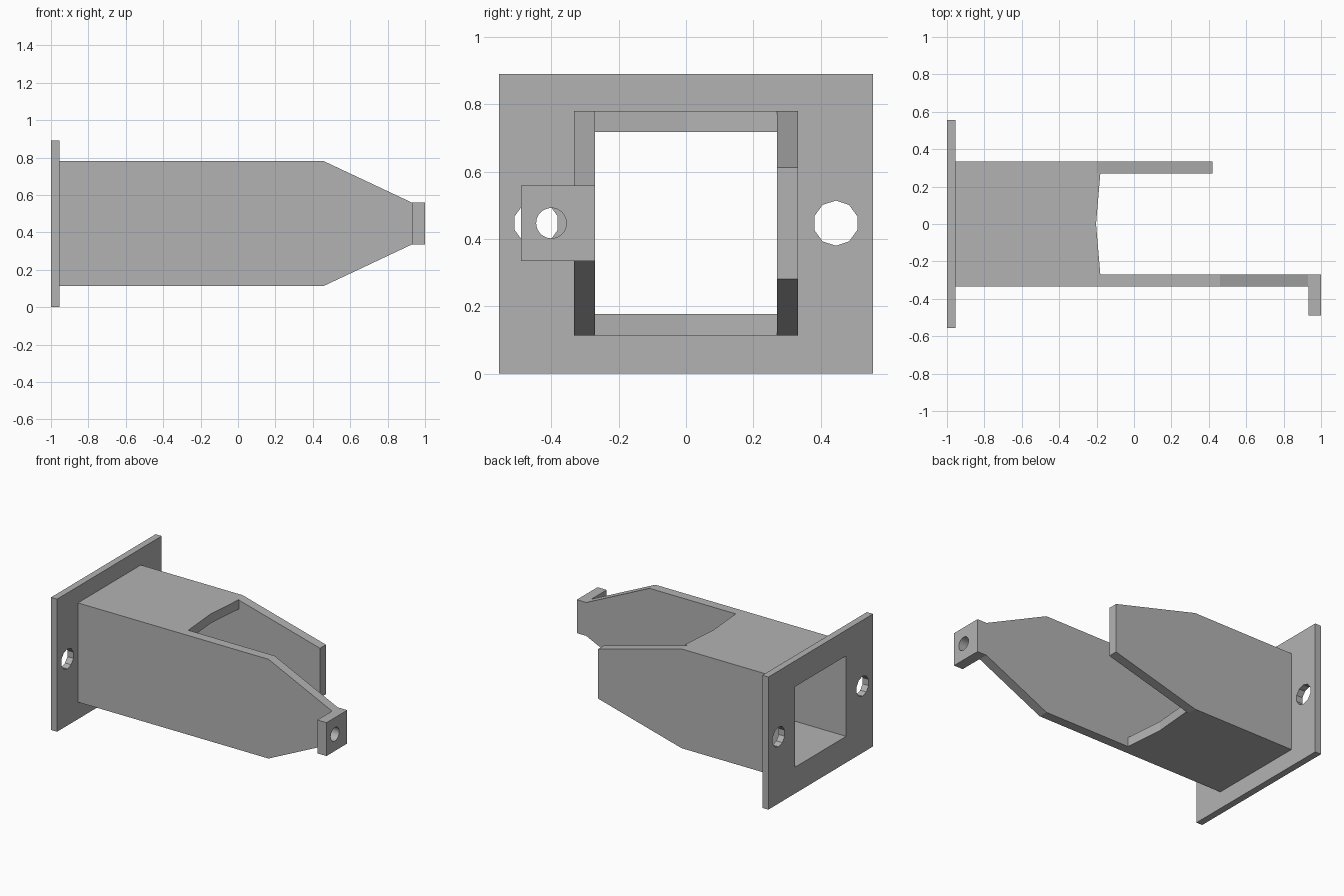
import bpy, bmesh, math
from mathutils import Vector

if "Cube" in bpy.data.objects:
    bpy.data.objects.remove(bpy.data.objects["Cube"])

grey = bpy.data.materials.new("plain grey")
grey.use_nodes = True
grey.diffuse_color = (0.45, 0.45, 0.45, 1)
grey.node_tree.nodes["Principled BSDF"].inputs["Base Color"].default_value = grey.diffuse_color

MID = 0.447                 # height of the centre line
OUTER, INNER = 0.333, 0.27  # half widths of the square tube
BASE = -0.955               # where the tube meets the plate


def prism(name, points, axis, low, high):
    """Extrude a flat outline along x, y or z."""
    bm = bmesh.new()
    place = {"x": lambda a, b: (low, a, b),
             "y": lambda a, b: (a, low, b),
             "z": lambda a, b: (a, b, low)}[axis]
    face = bm.faces.new([bm.verts.new(place(a, b)) for a, b in points])
    moved = bmesh.ops.extrude_face_region(bm, geom=[face])["geom"]
    step = Vector([(high - low) * (axis == c) for c in "xyz"])
    bmesh.ops.translate(bm, vec=step, verts=[v for v in moved if isinstance(v, bmesh.types.BMVert)])
    bmesh.ops.recalc_face_normals(bm, faces=bm.faces)
    mesh = bpy.data.meshes.new(name)
    bm.to_mesh(mesh)
    bm.free()
    mesh.materials.append(grey)
    obj = bpy.data.objects.new(name, mesh)
    bpy.context.collection.objects.link(obj)
    return obj


def rectangle(a0, a1, b0, b1):
    return [(a0, b0), (a1, b0), (a1, b1), (a0, b1)]


def circle(a, b, radius, sides):
    turns = [math.tau * i / sides for i in range(sides)]
    return [(a + radius * math.sin(t), b + radius * math.cos(t)) for t in turns]


def cut(obj, outline, low, high):
    """Cut an outline through a part along x."""
    cutter = prism("cutter", outline, "x", low, high)
    cutter.hide_render = True
    mod = obj.modifiers.new("hole", "BOOLEAN")
    mod.operation, mod.solver, mod.object = "DIFFERENCE", "EXACT", cutter
    bpy.context.view_layer.objects.active = obj
    bpy.ops.object.modifier_apply(modifier=mod.name)
    bpy.data.objects.remove(cutter)


def tapered(bend, end, half_tip, tip=None):
    """Side wall outline, symmetric about the centre line."""
    upper = [(BASE, OUTER), (bend, OUTER), (end, half_tip)]
    if tip:
        upper.append((tip, half_tip))
    return [(x, MID + h) for x, h in upper] + [(x, MID - h) for x, h in reversed(upper)]


# Mounting plate with tube opening and two bolt holes
plate = prism("mounting_plate", rectangle(-0.555, 0.555, 0, 0.89), "x", -1, BASE)
cut(plate, rectangle(-INNER, INNER, MID - INNER, MID + INNER), -1.1, -0.9)
for side in (-1, 1):
    cut(plate, circle(side * 0.445, MID, 0.067, 10), -1.1, -0.9)

# Side walls: long arm at the front, short arm at the back
prism("front_arm", tapered(0.46, 0.93, 0.112, 1.0), "y", -OUTER, -INNER)
prism("back_arm", tapered(-0.2, 0.42, 0.166), "y", INNER, OUTER)

# Top and bottom panels with a shallow notched end
panel = [(BASE, -INNER), (-0.18, -INNER), (-0.203, 0), (-0.18, INNER), (BASE, INNER)]
prism("top_panel", panel, "z", MID + INNER, MID + OUTER)
prism("bottom_panel", panel, "z", MID - OUTER, MID - INNER)

# Drilled tab turned outward at the tip of the long arm
tab = prism("end_tab", rectangle(-0.49, -OUTER, MID - 0.112, MID + 0.112), "x", 0.932, 1)
cut(tab, circle(-0.4, MID, 0.045, 32), 0.9, 1.1)
